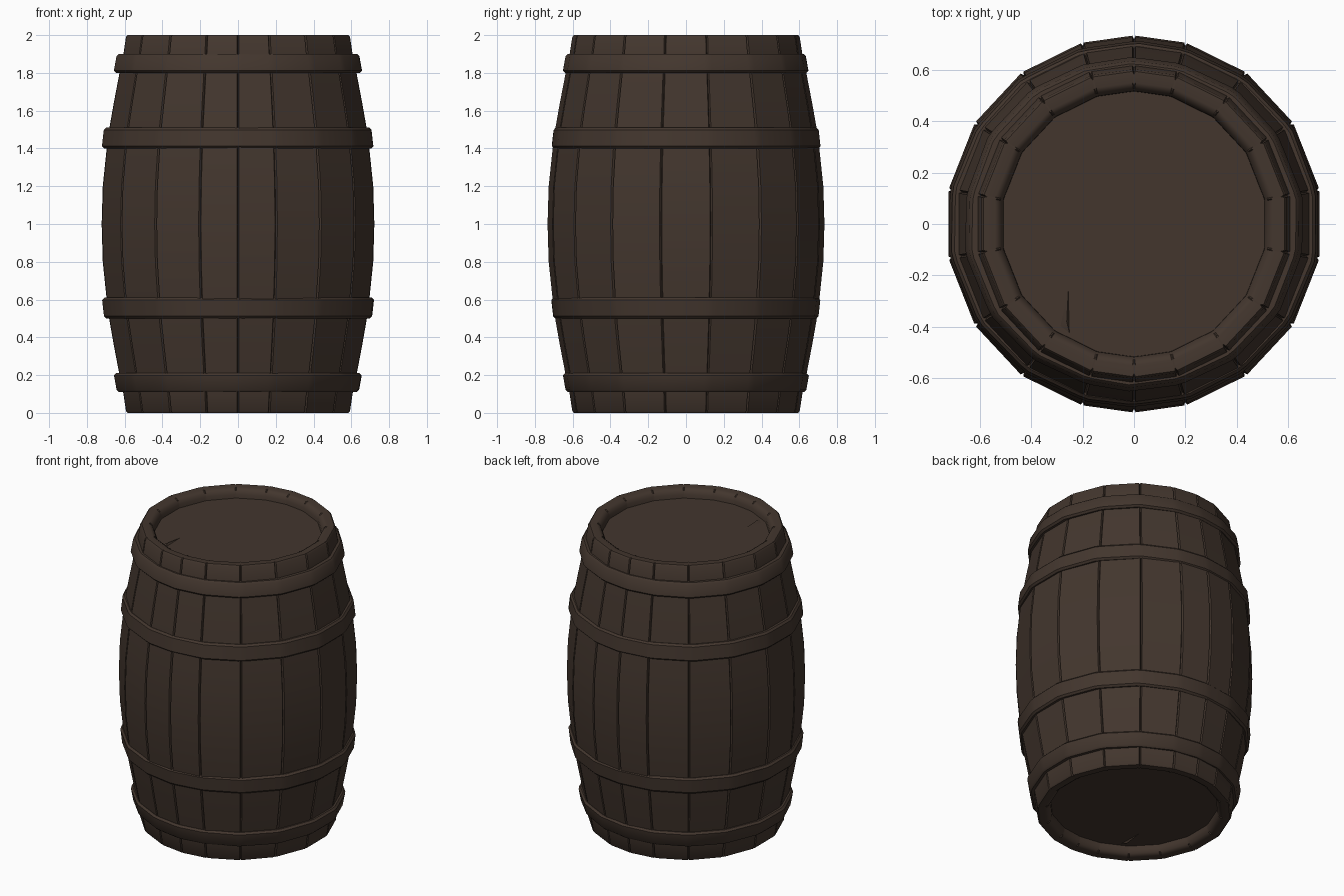
import bpy, bmesh, math, random
from math import sin, cos, radians

if "Cube" in bpy.data.objects:
    bpy.data.objects.remove(bpy.data.objects["Cube"])

random.seed(4)

wood = bpy.data.materials.new("dark brown wood")
wood.diffuse_color = (0.056, 0.037, 0.027, 1)
wood.use_nodes = True
wood.node_tree.nodes["Principled BSDF"].inputs["Base Color"].default_value = wood.diffuse_color

# Stave joints, in degrees from the front (-y), mirrored left/right
half = [0, 16, 36.5, 57.5, 79.5, 100.5, 122.5, 143.5, 164, 180]
joints = [radians(a) for a in half + [360 - a for a in half[-2:0:-1]]]


def make_object(name, bm, angle=35):
    bmesh.ops.recalc_face_normals(bm, faces=bm.faces[:])
    me = bpy.data.meshes.new(name)
    bm.to_mesh(me)
    bm.free()
    me.materials.append(wood)
    ob = bpy.data.objects.new(name, me)
    bpy.context.collection.objects.link(ob)
    bpy.ops.object.select_all(action='DESELECT')
    ob.select_set(True)
    bpy.context.view_layer.objects.active = ob
    bpy.ops.object.shade_smooth_by_angle(angle=radians(angle))
    return ob


def lathe(name, profile, columns, closed=False, sy=1.0, jitter=0.0):
    """profile: (radius, z, groove factor); columns: (angle, radius offset)."""
    bm = bmesh.new()
    rings = []
    for a, off in columns:
        j = random.uniform(-jitter, jitter)
        rings.append([bm.verts.new(((r + off * g + j) * sin(a),
                                    -(r + off * g + j) * cos(a) * sy, z))
                      for r, z, g in profile])
    n, m = len(rings), len(profile)
    for i in range(n):
        p, q = rings[i], rings[(i + 1) % n]
        for k in range(m if closed else m - 1):
            l = (k + 1) % m
            bm.faces.new((p[k], q[k], q[l], p[l]))
    return make_object(name, bm)


# Staves: bulging body with a narrow groove at every joint and a rim lip
columns = []
for a in joints:
    columns += [(a - 0.009, 0), (a, -0.012), (a + 0.009, 0)]
upper = [(0.733, 1.0), (0.727, 1.2), (0.706, 1.4), (0.691, 1.51),
         (0.668, 1.64), (0.637, 1.8), (0.616, 1.9), (0.602, 1.99),
         (0.594, 2.0), (0.55, 2.0), (0.528, 1.985), (0.517, 1.965), (0.515, 1.92)]
profile = [(r, 2 - z) for r, z in upper[:0:-1]] + upper
lathe("staves", [(r, z, 1 if r > 0.54 else 0) for r, z in profile], columns)

# Hoops: four bevelled bands around the body
hoop_columns = [(a + d, 0) for a in joints for d in (-0.03, 0.03)]


def hoop(name, z0, z1, r0, r1):
    b = 0.012
    sect = [(r0 - 0.06, z0, 0), (r0 - b, z0, 0), (r0, z0 + b, 0),
            (r1, z1 - b, 0), (r1 - b, z1, 0), (r1 - 0.06, z1, 0)]
    lathe(name, sect, hoop_columns, True, 0.98, 0.003)


hoop("top_hoop", 1.80, 1.90, 0.662, 0.648)
hoop("upper_middle_hoop", 1.40, 1.51, 0.726, 0.716)
hoop("lower_middle_hoop", 0.50, 0.61, 0.716, 0.726)
hoop("bottom_hoop", 0.11, 0.21, 0.648, 0.662)

# Heads: recessed end discs, each with a small raised splinter
for name, z, s in (("top_head", 1.94, 1), ("bottom_head", 0.06, -1)):
    bm = bmesh.new()
    lo = [bm.verts.new((0.525 * sin(a), -0.525 * cos(a), z - 0.03 * s)) for a in joints]
    hi = [bm.verts.new((0.525 * sin(a), -0.525 * cos(a), z)) for a in joints]
    bm.faces.new(lo)
    bm.faces.new(hi)
    for i in range(len(joints)):
        k = (i + 1) % len(joints)
        bm.faces.new((lo[i], lo[k], hi[k], hi[i]))
    make_object(name, bm)

    bm = bmesh.new()
    base = [bm.verts.new((x, y, z - 0.002 * s)) for x, y in
            ((-0.255, -0.24), (-0.29, -0.40), (-0.25, -0.43))]
    tip = bm.verts.new((-0.262, -0.38, z + 0.012 * s))
    bm.faces.new(base)
    for i in range(3):
        bm.faces.new((base[i], base[(i + 1) % 3], tip))
    make_object(name + "_splinter", bm)
